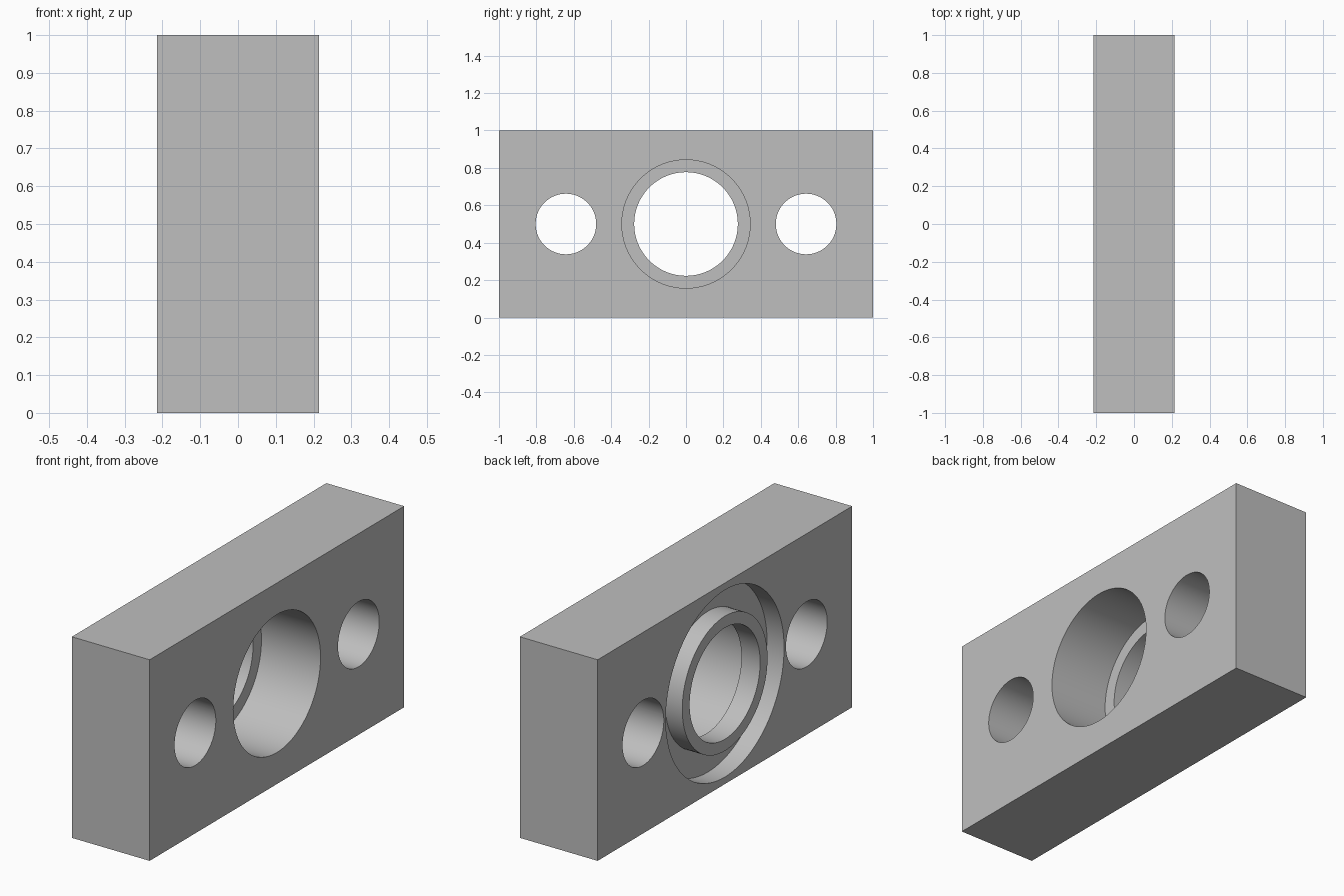
import bpy, bmesh, math
from mathutils import Matrix

cube = bpy.data.objects.get("Cube")
if cube:
    bpy.data.objects.remove(cube, do_unlink=True)

HALF_X = 0.214          # half thickness of the block
MID_Z = 0.5             # height of all hole axes
SEGMENTS = 96

# Single plain grey
grey = bpy.data.materials.new("plain_grey")
grey.use_nodes = True
colour = (0.52, 0.52, 0.52, 1)
grey.diffuse_color = colour
grey.node_tree.nodes["Principled BSDF"].inputs["Base Color"].default_value = colour


def add_object(name, bm):
    bmesh.ops.recalc_face_normals(bm, faces=bm.faces[:])
    mesh = bpy.data.meshes.new(name)
    bm.to_mesh(mesh)
    bm.free()
    mesh.materials.append(grey)
    obj = bpy.data.objects.new(name, mesh)
    bpy.context.collection.objects.link(obj)
    return obj


def turned_cutter(name, profile, y=0.0):
    """Revolve a closed (x, radius) profile about an axis along x."""
    bm = bmesh.new()
    rings = []
    for x, r in profile:
        if r == 0:
            rings.append([bm.verts.new((x, y, MID_Z))] * SEGMENTS)
            continue
        angles = [2 * math.pi * i / SEGMENTS for i in range(SEGMENTS)]
        rings.append([bm.verts.new((x, y + r * math.cos(a), MID_Z + r * math.sin(a)))
                      for a in angles])
    for a, b in zip(rings, rings[1:] + rings[:1]):
        if a[0] is a[1] and b[0] is b[1]:
            continue
        for i in range(SEGMENTS):
            j = (i + 1) % SEGMENTS
            corners = list(dict.fromkeys((a[i], a[j], b[j], b[i])))
            bm.faces.new(corners)
    obj = add_object(name, bm)
    obj.hide_render = True
    return obj


# Rectangular block
bm = bmesh.new()
bmesh.ops.create_cube(bm, size=1, matrix=Matrix.Translation((0, 0, MID_Z))
                      @ Matrix.Diagonal((2 * HALF_X, 2, 1, 1)))
block = add_object("mounting_block", bm)

# Stepped centre bore, ring groove on the -x face, two bolt holes
OUT = HALF_X + 0.1
lip_x = -HALF_X + 0.103
groove_x = -HALF_X + 0.093
cutters = [
    turned_cutter("bore_cutter", [(-OUT, 0), (-OUT, 0.277), (lip_x, 0.277),
                                  (lip_x, 0.343), (OUT, 0.343), (OUT, 0)]),
    turned_cutter("groove_cutter", [(-OUT, 0.335), (-OUT, 0.465),
                                    (groove_x, 0.465), (groove_x, 0.335)]),
]
for side, y in (("front", -0.642), ("back", 0.642)):
    cutters.append(turned_cutter(side + "_bolt_hole_cutter",
                                 [(-OUT, 0), (-OUT, 0.162), (OUT, 0.162), (OUT, 0)], y))

bpy.ops.object.select_all(action="DESELECT")
block.select_set(True)
bpy.context.view_layer.objects.active = block
for cutter in cutters:
    mod = block.modifiers.new(cutter.name, "BOOLEAN")
    mod.operation = "DIFFERENCE"
    mod.solver = "EXACT"
    mod.object = cutter
    bpy.ops.object.modifier_apply(modifier=mod.name)
for cutter in cutters:
    bpy.data.objects.remove(cutter, do_unlink=True)

bpy.ops.object.shade_smooth_by_angle(angle=math.radians(30))
